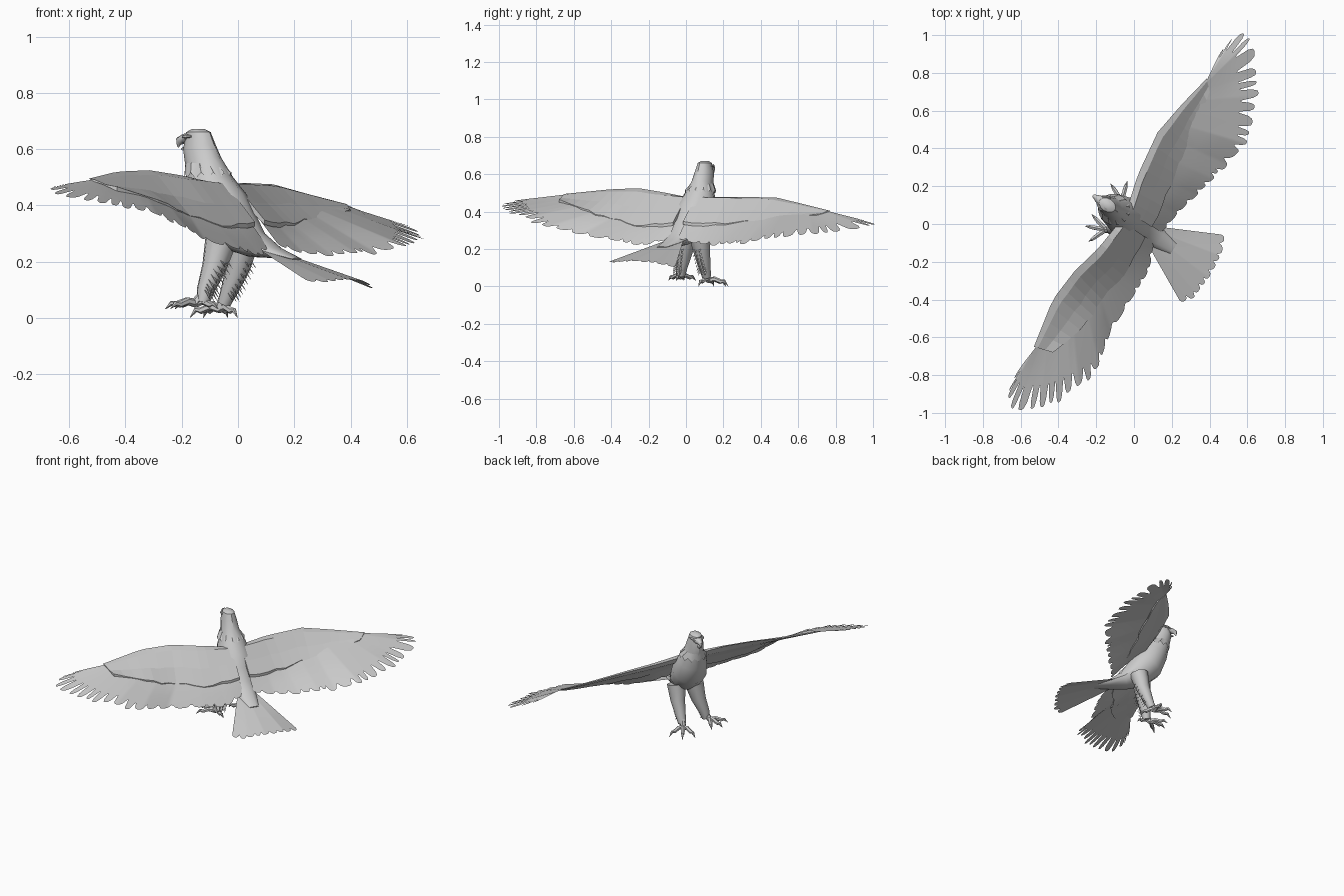
import bpy, bmesh, math, random
from mathutils import Vector as V

random.seed(4)
if "Cube" in bpy.data.objects:
    bpy.data.objects.remove(bpy.data.objects["Cube"])

plumage = bpy.data.materials.new("plumage grey")
plumage.use_nodes = True
grey = (0.6, 0.6, 0.6, 1)
plumage.diffuse_color = grey
plumage.node_tree.nodes["Principled BSDF"].inputs["Base Color"].default_value = grey

# The bird's own axes: forward, right side, up
ORIGIN = V((0.026, -0.01, 0))
FWD, SIDE, UP = V((-0.834, 0.552, 0)), V((0.552, 0.834, 0)), V((0, 0, 1))


def at(u, z, v=0):
    return ORIGIN + FWD * u + SIDE * v + UP * z


def finish(name, bm, smooth=None):
    bmesh.ops.recalc_face_normals(bm, faces=bm.faces)
    mesh = bpy.data.meshes.new(name)
    bm.to_mesh(mesh)
    bm.free()
    mesh.materials.append(plumage)
    obj = bpy.data.objects.new(name, mesh)
    bpy.context.collection.objects.link(obj)
    if smooth:
        bpy.ops.object.select_all(action='DESELECT')
        obj.select_set(True)
        bpy.context.view_layer.objects.active = obj
        bpy.ops.object.shade_smooth_by_angle(angle=math.radians(smooth))


def loft(bm, rings, caps=True, closed=True):
    rows = [[bm.verts.new(p) for p in ring] for ring in rings]
    for a, b in zip(rows, rows[1:]):
        for i in range(len(a) if closed else len(a) - 1):
            j = (i + 1) % len(a)
            bm.faces.new((a[i], a[j], b[j], b[i]))
    if caps:
        bm.faces.new(rows[0])
        bm.faces.new(rows[-1])


def ellipse(c, a, b, n):
    return [c + a * math.cos(2 * math.pi * i / n) + b * math.sin(2 * math.pi * i / n)
            for i in range(n)]


def tube(bm, path, n=6):
    """Tapered tube through (point, radius) pairs."""
    rings = []
    for i, (p, r) in enumerate(path):
        d = path[min(i + 1, len(path) - 1)][0] - path[max(i - 1, 0)][0]
        a = d.cross(SIDE if abs(d.normalized().dot(SIDE)) < 0.8 else FWD).normalized()
        rings.append(ellipse(p, a * r, d.cross(a).normalized() * r, n))
    loft(bm, rings)


def along(points, t):
    """Point on a polyline, t from 0 to 1."""
    k = max(0, min(t, 1)) * (len(points) - 1)
    i = min(int(k), len(points) - 2)
    return points[i].lerp(points[i + 1], k - i)


def fan(bm, roots, tips, count, notch, ragged, ease=lambda t: t):
    """Feather sheet with a rounded tip per feather; notch(t) is the gap depth."""
    steps, columns = 8, []
    cuts = [(f + random.uniform(-0.2, 0.2) * (0 < f < count)) / count for f in range(count + 1)]
    for a, b in zip(cuts, cuts[1:]):
        length = random.uniform(1.02 - ragged, 1.02)
        for s in range(steps):
            p = s / (steps - 1)
            t = a + (b - a) * (0.05 + 0.9 * p)
            reach = length - notch(t) * abs(2 * p - 1) ** 3.5
            root, tip = along(roots, ease(t)), along(tips, t)
            columns.append([root.lerp(tip, k) for k in (0, 0.35, 0.62, reach)])
    loft(bm, columns, caps=False, closed=False)


def wing(name, lead, covert, trail):
    lead, covert, trail = ([V(p) for p in line] for line in (lead, covert, trail))
    # Thick covered arm
    bm = bmesh.new()
    rings = []
    for i in range(15):
        t = i / 14
        a, b = along(lead, t), along(covert, t)
        b = b.lerp(a, random.uniform(-0.03, 0.08))
        h = UP * (0.032 * (1 - 0.85 * t))
        rings.append([a, a.lerp(b, 0.2) + h, a.lerp(b, 0.6) + h * 0.7, b + UP * 0.012,
                      b - UP * 0.004, a.lerp(b, 0.5) - h * 0.2, a.lerp(b, 0.15) - h * 0.6])
    loft(bm, rings)
    finish(name + "_arm", bm)
    # Flight feathers, deeply fingered toward the tip
    bm = bmesh.new()
    last = len(lead) - 1
    roots = [b.lerp(a, 0.3 + 0.6 * (i / last) ** 3)
             for i, (a, b) in enumerate(zip(lead, covert))]
    fan(bm, roots, trail, 21, lambda t: 0.08 + 0.24 * max(0, min(1, (t - 0.35) * 2.5)), 0.08,
        lambda t: math.sin(t * math.pi / 2))
    finish(name + "_feathers", bm, 30)


wing("left_wing",
     [(-.07, .02, .475), (-.19, -.13, .505), (-.315, -.25, .525), (-.43, -.4, .52),
      (-.53, -.65, .495)],
     [(.06, -.07, .33), (-.04, -.25, .315), (-.16, -.41, .34), (-.26, -.54, .4), (-.43, -.68, .455)],
     [(.11, -.09, .25), (.08, -.24, .22), (.01, -.37, .24), (-.12, -.57, .275), (-.18, -.76, .315),
      (-.29, -.88, .365), (-.4, -.95, .39), (-.5, -.98, .41), (-.62, -1, .43), (-.68, -.92, .46),
      (-.62, -.78, .475)])
wing("right_wing",
     [(-.04, .07, .475), (.02, .26, .48), (.125, .485, .475), (.25, .63, .44), (.385, .77, .405)],
     [(.1, -.02, .33), (.19, .18, .32), (.27, .37, .335), (.345, .54, .35), (.4, .7, .375)],
     [(.15, -.05, .25), (.24, .05, .22), (.335, .155, .22), (.43, .235, .225), (.49, .315, .23),
      (.61, .42, .25), (.645, .525, .257), (.66, .68, .28), (.665, .8, .285), (.63, .99, .32),
      (.54, 1.01, .34), (.45, .9, .365)])

# Tail fan
bm = bmesh.new()
fan(bm, [at(-.08, .25, .05), at(-.08, .25, -.05)],
    [V((.475, -.055, .105)), V((.465, -.17, .125)), V((.4, -.285, .135)), V((.335, -.37, .13)),
     V((.25, -.425, .128))], 9, lambda t: 0.05, 0.04)
finish("tail", bm, 30)

# Body, neck and head: forward, height, half width, half depth
SPINE = [(.2, .671, .018, .026), (.2, .66, .034, .048), (.197, .61, .047, .062),
         (.178, .55, .055, .07), (.15, .47, .09, .086), (.102, .385, .105, .105),
         (.04, .315, .098, .088), (-.04, .262, .072, .05), (-.13, .232, .052, .02),
         (-.22, .21, .03, .003)]
bm = bmesh.new()
rings = []
for i, (u, z, w, d) in enumerate(SPINE):
    p, q = SPINE[max(i - 1, 0)], SPINE[min(i + 1, len(SPINE) - 1)]
    axis = (at(q[0], q[1]) - at(p[0], p[1])) if i > 1 else -UP
    rings.append(ellipse(at(u, z), SIDE * w, SIDE.cross(axis).normalized() * d, 12))
loft(bm, rings)
finish("body", bm, 35)

# Ragged collar of neck feathers
bm = bmesh.new()
top = ellipse(at(.178, .55), SIDE * .056, FWD * .069, 24)
hem = ellipse(at(.158, .495), SIDE * .082, FWD * .086, 24)
loft(bm, [top, [p + UP * (.022 * (i % 2)) for i, p in enumerate(hem)]], caps=False)
finish("collar", bm, 40)

# Hooked beak, lower jaw and brows
bm = bmesh.new()
loft(bm, [ellipse(at(u, z), SIDE * w, (UP + FWD * k) * h, 8) for u, z, w, h, k in
          ((.235, .635, .03, .024, 0), (.262, .637, .02, .017, .2),
           (.283, .628, .011, .012, .8), (.288, .608, .002, .003, 1))])
finish("beak", bm, 50)
bm = bmesh.new()
tube(bm, [(at(.23, .605), .018), (at(.255, .602), .011), (at(.272, .6), .003)])
finish("lower_jaw", bm)
bm = bmesh.new()
for side in (-1, 1):
    tube(bm, [(at(.205, .645, side * .04), .004), (at(.23, .646, side * .034), .008),
              (at(.252, .643, side * .022), .004)])
finish("brows", bm)


def leg(name, path, foot, angles, drop):
    path = [(V(p), r) for p, r in path]
    bm = bmesh.new()
    tube(bm, path, 9)
    finish(name, bm, 40)
    # Ragged feathers behind the leg
    bm = bmesh.new()
    for i in range(8):
        t = .3 + i * .08
        p = along([q for q, r in path], t)
        r = along([V((r, 0, 0)) for q, r in path], t).x
        for v in (-.014, 0, .014):
            root = p - FWD * r * .7 + SIDE * v + UP * .025
            tip = p - FWD * (r + .016) + SIDE * v * 1.6 - UP * .015
            bm.faces.new([bm.verts.new(q) for q in (root + SIDE * .011, tip, root - SIDE * .011)])
    finish(name + "_feathers", bm)
    # Toes with curved claws
    bm = bmesh.new()
    base = V(foot)
    tube(bm, [(path[-1][0] + UP * .03, .016), (base, .018)], 7)
    for a, size in zip(angles, (1, 1, 1, .75)):
        d = V((math.cos(math.radians(a)), math.sin(math.radians(a)), 0)) * size
        tube(bm, [(base, .015), (base + d * .035 + UP * .008, .013),
                  (base + d * .07 - UP * drop * .2, .012),
                  (base + d * .088 + UP * (.006 - drop * .3), .009),
                  (base + d * .11 - UP * drop, .001)])
    finish(name + "_foot", bm, 40)


leg("left_leg", [((-.06, 0, .28), .058), ((-.085, -.01, .18), .044),
                 ((-.115, -.025, .1), .032), ((-.125, -.03, .055), .024)],
    (-.15, -.03, .052), (170, 215, 132, 345), .02)
leg("right_leg", [((.02, .07, .28), .058), ((0, .085, .18), .044),
                  ((-.03, .1, .1), .032), ((-.05, .11, .05), .024)],
    (-.065, .12, .032), (165, 122, 75, 320), .031)
